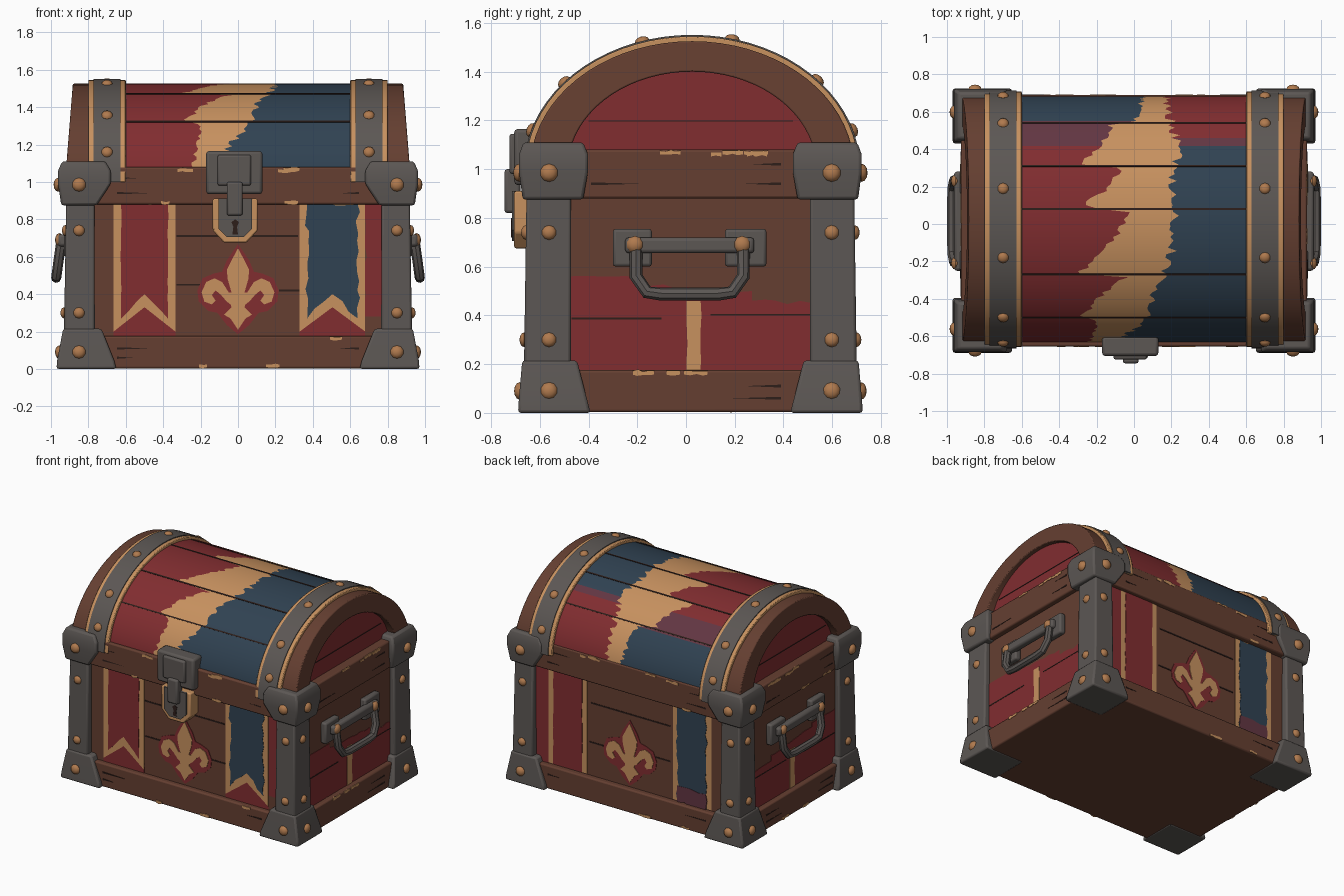
import bpy, bmesh, math, random
from mathutils import Vector, Matrix

if "Cube" in bpy.data.objects:
    bpy.data.objects.remove(bpy.data.objects["Cube"])

random.seed(4)
YC, LY = 0.018, 0.025          # body centre and lid centre in y


def material(name, r, g, b):
    m = bpy.data.materials.new(name)
    lin = [((c / 255 + 0.055) / 1.055) ** 2.4 for c in (r, g, b)]
    m.diffuse_color = (*lin, 1)
    m.use_nodes = True
    m.node_tree.nodes["Principled BSDF"].inputs["Base Color"].default_value = m.diffuse_color
    return m


WOOD = material("brown wood", 101, 63, 49)
RED = material("red paint", 129, 45, 48)
BLUE = material("blue paint", 48, 66, 82)
GOLD = material("tan gold", 199, 145, 95)
IRON = material("grey iron", 92, 87, 84)
DARK = material("dark seam", 45, 30, 26)
PLUM = material("plum paint", 98, 54, 66)
STUD = material("copper stud", 176, 122, 78)


def mesh_obj(name, verts, faces, mats, idx=None, bevel=0):
    me = bpy.data.meshes.new(name)
    me.from_pydata(verts, [], faces)
    mats = mats if isinstance(mats, list) else [mats]
    for m in mats:
        me.materials.append(m)
    for p, i in zip(me.polygons, idx or []):
        p.material_index = i
    bm = bmesh.new()
    bm.from_mesh(me)
    bmesh.ops.recalc_face_normals(bm, faces=bm.faces)
    bm.to_mesh(me)
    bm.free()
    ob = bpy.data.objects.new(name, me)
    bpy.context.collection.objects.link(ob)
    if bevel:
        b = ob.modifiers.new("bevel", 'BEVEL')
        b.width, b.segments = bevel, 2
    return ob


def loft(name, sections, mat, bevel=0):
    """Stack of rectangles (z, x0, x1, y0, y1)."""
    v, f = [], []
    for z, x0, x1, y0, y1 in sections:
        v += [(x0, y0, z), (x1, y0, z), (x1, y1, z), (x0, y1, z)]
    for k in range(0, len(v) - 4, 4):
        f += [(k + i, k + (i + 1) % 4, k + 4 + (i + 1) % 4, k + 4 + i) for i in range(4)]
    n = len(v)
    f += [(3, 2, 1, 0), (n - 4, n - 3, n - 2, n - 1)]
    return mesh_obj(name, v, f, mat, bevel=bevel)


def box(name, x0, x1, y0, y1, z0, z1, mat, bevel=0.01):
    return loft(name, [(z0, x0, x1, y0, y1), (z1, x0, x1, y0, y1)], mat, bevel)


def plate(name, pts, side, c, mat, thick=0.005, sunk=0.002, bevel=0):
    """Thin polygon on a side of the chest; c is the surface coordinate."""
    s = -1 if side in ("front", "left") else 1
    n = len(pts)
    v = []
    for d in (c - s * sunk, c + s * thick):
        v += [(u, d, w) if side in ("front", "back") else (d, u, w) for u, w in pts]
    f = [tuple(range(n)), tuple(range(n, 2 * n))]
    f += [(i, (i + 1) % n, n + (i + 1) % n, n + i) for i in range(n)]
    return mesh_obj(name, v, f, mat, bevel=bevel)


def rect(u0, u1, v0, v1):
    return [(u0, v0), (u1, v0), (u1, v1), (u0, v1)]


def ragged(pts, amp, step=0.05):
    out = []
    for (ax, az), (bx, bz) in zip(pts, pts[1:] + pts[:1]):
        k = max(1, int(math.hypot(bx - ax, bz - az) / step))
        for i in range(k):
            j = (random.uniform(-amp, amp), random.uniform(-amp, amp)) if i else (0, 0)
            out.append((ax + (bx - ax) * i / k + j[0], az + (bz - az) * i / k + j[1]))
    return out


def arch(name, x0, x1, outer, inner, mat, t0=0.0, t1=math.pi, n=36, slant=0, bevel=0):
    """Half-ellipse band over the lid; the x1 end may lean inwards."""
    v, f = [], []
    for i in range(n + 1):
        t = t0 + (t1 - t0) * i / n
        for (a, b), xs in ((outer, (x0, x1)), (inner, (x1, x0))):
            z = 1.0 + b * math.sin(t)
            for x in xs:
                v.append((x - (slant * (z - 1) if x == x1 else 0), LY - a * math.cos(t), z))
    for k in range(0, 4 * n, 4):
        f += [(k + i, k + (i + 1) % 4, k + 4 + (i + 1) % 4, k + 4 + i) for i in range(4)]
    f += [(0, 1, 2, 3), tuple(4 * n + i for i in (3, 2, 1, 0))]
    return mesh_obj(name, v, f, mat, bevel=bevel)


rivet_bm = bmesh.new()


def rivet(pos, normal, r=0.034):
    q = Vector(normal).to_track_quat('Z', 'Y').to_matrix().to_4x4()
    m = Matrix.Translation(pos) @ q @ Matrix.Diagonal((r, r, r * 0.65, 1))
    bmesh.ops.create_uvsphere(rivet_bm, u_segments=10, v_segments=6, radius=1, matrix=m)


# Wooden body and rails
FR, BK, SD = -0.615, 0.65, 0.885     # panel surfaces
box("body_core", -SD, SD, FR, BK, 0.02, 1.0, WOOD, 0)
box("bottom_rail", -0.925, 0.925, -0.652, 0.69, 0.003, 0.175, WOOD)
box("top_rail", -0.925, 0.925, -0.655, 0.69, 0.88, 1.08, WOOD)

# Iron posts and corner caps with rivets
for sx in (-1, 1):
    for sy in (-1, 1):
        def sec(z, xi, xo, yi, yo):
            x, y = sorted((sx * xi, sx * xo)), sorted((YC + sy * yi, YC + sy * yo))
            return (z, *x, *y)
        loft("corner_post", [sec(0.1, 0.765, 0.932, 0.49, 0.684), sec(0.92, 0.768, 0.918, 0.49, 0.672)], IRON, 0.012)
        loft("bottom_corner", [sec(0, 0.65, 0.97, 0.41, 0.707), sec(0.04, 0.66, 0.968, 0.42, 0.705),
                               sec(0.215, 0.73, 0.935, 0.465, 0.69)], IRON, 0.012)
        loft("top_corner", [sec(0.875, 0.755, 0.945, 0.44, 0.688), sec(0.99, 0.68, 0.962, 0.42, 0.703),
                            sec(1.06, 0.68, 0.962, 0.42, 0.703), sec(1.11, 0.71, 0.94, 0.44, 0.685)], IRON, 0.012)
        for z, ox, oy, r in ((0.09, 0.955, 0.7, 0.036), (0.3, 0.93, 0.682, 0.03),
                             (0.74, 0.922, 0.675, 0.03), (0.985, 0.962, 0.703, 0.037)):
            rivet((sx * 0.85, YC + sy * oy, z), (0, sy, 0), r)
            rivet((sx * ox, YC + sy * 0.58, z), (sx, 0, 0), r)

# Painted lid: red, gold and blue split along ragged lines that follow the planks
A, B = 0.665, 0.525
GOLD_L = [(-0.64, -.24), (-.51, -.2), (-.5, -.28), (-.4, -.2), (-.275, -.03), (-.27, -.3), (-.12, -.14), (.075, 0),
          (.085, -.3), (.2, -.12), (.3, -.08), (.31, -.3), (.42, -.18), (.535, -.12), (.545, 0), (.7, .06)]
GOLD_R = [(-0.64, -.1), (-.5, .08), (-.4, .1), (-.27, .15), (-.1, .22), (.2, .2), (.4, .24), (.54, .2), (.7, .17)]


def interp(tab, y):
    for (y0, a), (y1, b) in zip(tab, tab[1:]):
        if y <= y1:
            return a + (b - a) * max(0, (y - y0) / (y1 - y0))
    return tab[-1][1]


N, v, f, idx = 110, [], [], []
for i in range(N + 1):
    t = math.pi * i / N
    y, z = LY - A * math.cos(t), 1 + B * math.sin(t)
    g0 = interp(GOLD_L, y) + random.uniform(-.02, .02)
    g1 = interp(GOLD_R, y) + random.uniform(-.03, .03)
    v += [(x, y, z) for x in (-.62, g0, g1, .62)]
    if i < N:
        f += [(4 * i + k, 4 * i + k + 1, 4 * i + k + 5, 4 * i + k + 4) for k in range(3)]
        left = 0 if y < .41 else (3 if y < .54 else 2)
        right = 2 if y < .41 else (3 if y < .45 else 0)
        idx += [left, 1, right]
mesh_obj("painted_lid", v, f, [RED, GOLD, BLUE, PLUM], idx)
for y in (-.5, -.27, .08, .31, .54):
    t = math.acos((LY - y) / A)
    arch("lid_seam", -.61, .61, (A + .003, B + .003), (A - .01, B - .01), DARK, t - .008, t + .008, 2)

# Lid ends, straps and strap rivets
for sx in (-1, 1):
    arch("lid_end_arch", sx * .62, sx * .925, (A, B), (.51, .40), WOOD, slant=sx * .08, bevel=.006)
    ring = [(LY + .54 * math.cos(math.pi * i / 24), 1 + .43 * math.sin(math.pi * i / 24)) for i in range(25)]
    side = "right" if sx > 0 else "left"
    plate("lid_end_panel", ring, side, sx * .84, RED, .02, .05)
    plate("lid_end_seam", rect(-.4, .44, 1.195, 1.2), side, sx * .86, DARK, .003)
    arch("strap_edging", sx * .6, sx * .8, (.684, .545), (.64, .5), GOLD, bevel=.005)
    arch("strap", sx * .628, sx * .772, (.69, .551), (.64, .5), IRON)
    for y in (-.635, -.5, -.18, .19, .54, .685):
        c = max(-1, min(1, (LY - y) / .69))
        t = math.acos(c)
        rivet((sx * .7, y, 1 + .55 * math.sin(t)), (0, -c * .55, .69 * math.sin(t)), .03)

# Painted banners, front and back
def banner(side, c, u0, u1, fill, tail):
    m, z = (u0 + u1) / 2, .18
    if tail:
        plate("banner_ground", rect(u0, u1, .17, .5), side, c, RED, .002)
        plate("banner_edging", [(u0, .88), (u0, .2), (m, .33), (u1, .2), (u1, .88)], side, c, GOLD, .004)
        inner = [(u0 + .04, .88), (u0 + .04, .27), (m, .4), (u1 - .04, .27), (u1 - .04, .88)]
    else:
        plate("banner_edging", rect(u0, u1, z, .88), side, c, GOLD, .004)
        inner = [(u0 + .04, .88), (u0 + .04, z), (u1 - .04, z), (u1 - .04, .88)]
    plate("banner_field", ragged(inner, .012 if fill is BLUE else .003), side, c, fill, .007)


banner("front", FR, -.665, -.335, RED, True)
banner("front", FR, .33, .68, BLUE, True)
banner("back", BK, .35, .665, RED, False)
banner("back", BK, -.665, -.35, BLUE, False)
plate("banner_foot", ragged(rect(-.62, -.39, .17, .29), .012), "back", BK, PLUM, .009)
plate("side_paint", ragged(rect(.68, .78, .28, .88), .01), "front", FR, RED, .003)
plate("side_paint", rect(.665, .78, .17, .88), "back", BK, RED, .003)

# Lily emblem with red outline
LILY = [(0, .645), (.035, .58), (.06, .53), (.055, .48), (.035, .41), (.05, .41), (.085, .465), (.125, .485),
        (.17, .465), (.195, .41), (.18, .36), (.14, .345), (.12, .365), (.14, .395), (.12, .42), (.09, .395),
        (.06, .36), (.04, .345), (.035, .33), (.075, .29), (.04, .27), (0, .21)]
HALO = [(0, .668), (.06, .58), (.085, .52), (.13, .51), (.19, .485), (.217, .42), (.21, .36), (.16, .31),
        (.11, .3), (.06, .235), (0, .185)]
for side, c in (("front", FR), ("back", BK)):
    for nm, half, mat, th in (("lily_outline", HALO, RED, .004), ("lily", LILY, GOLD, .008)):
        plate(nm, half + [(-u, w) for u, w in half[-2:0:-1]], side, c, mat, th)
    for z, u0, u1 in ((.71, -.33, .32), (.45, -.33, -.2), (.42, .22, .33)):
        plate("plank_seam", rect(u0, u1, z - .005, z + .005), side, c, DARK, .003)

# Painted ends, seams and carrying handles
for sx, side in ((1, "right"), (-1, "left")):
    c = sx * SD
    low = [(-.48, .17), (.52, .17), (.52, .45), (.27, .46), (.27, .5), (-.2, .53), (-.2, .56), (-.48, .56)]
    plate("end_paint", ragged(low, .008), side, c, RED, .003)
    plate("end_stripe", ragged(rect(.003, .06, .17, .46), .004), side, c, GOLD, .006)
    plate("plank_seam", rect(-.47, -.1, .383, .391), side, c, DARK, .005)
    plate("plank_seam", rect(.1, .51, .4, .406), side, c, DARK, .005)
    for u0, u1 in ((-.3, -.14), (.16, .33)):
        plate("handle_plate", rect(u0, u1, .6, .755), side, c, IRON, .045, bevel=.012)
    box("handle_pivot", min(sx * .91, sx * .962), max(sx * .91, sx * .962), -.25, .28, .655, .72, IRON, .015)
    for u in (-.21, .23):
        rivet((sx * .955, u, .69), (sx, 0, 0), .036)
    cu = bpy.data.curves.new("handle_loop", 'CURVE')
    cu.dimensions, cu.bevel_depth, cu.bevel_resolution = '3D', .027, 2
    path = [(.945, -.205, .68), (.962, -.205, .56), (.971, -.16, .495), (.972, -.1, .487),
            (.972, .13, .487), (.971, .19, .495), (.962, .235, .56), (.945, .235, .68)]
    sp = cu.splines.new('POLY')
    sp.points.add(len(path) - 1)
    for p, (x, y, z) in zip(sp.points, path):
        p.co = (sx * x, y, z, 1)
    ob = bpy.data.objects.new("handle_loop", cu)
    cu.materials.append(IRON)
    bpy.context.collection.objects.link(ob)
    bpy.ops.object.select_all(action='DESELECT')
    ob.select_set(True)
    bpy.context.view_layer.objects.active = ob
    bpy.ops.object.convert(target='MESH')

# Hasp and lock
box("hasp_plate", -.17, .13, -.705, -.6, .935, 1.165, IRON, .015)
box("hasp_boss", -.11, .07, -.725, -.69, .98, 1.145, IRON, .012)
box("hasp_tongue", -.06, .025, -.745, -.68, .82, 1.0, IRON, .012)
plate("lock_rim", [(-.135, .91), (-.135, .74), (-.075, .675), (.045, .675), (.105, .74), (.105, .91)],
      "front", -.64, GOLD, .065, .04, .008)
plate("lock_face", [(-.105, .91), (-.105, .75), (-.06, .705), (.03, .705), (.075, .75), (.075, .91)],
      "front", -.70, IRON, .014)
plate("keyhole", [(-.03, .72), (0, .72), (-.005, .76), (.005, .785), (-.015, .8), (-.035, .785), (-.025, .76)],
      "front", -.712, DARK, .005)

# Worn chips and split ends in the wood
for side, c, half in (("front", -.654, .6), ("back", .69, .6), ("right", .925, .36), ("left", -.925, .36)):
    for k in range(9):
        u, w = random.uniform(-half, half), random.uniform(.02, .05)
        z = random.choice((.165, .015, .89, 1.068, 1.06))
        plate("worn_chip", ragged(rect(u - w, u + w, z - .008, z + .008), .006, .02), side, c, GOLD, .003)
    for k in range(8):
        s, z = random.choice((-1, 1)), random.choice((.06, .11, .94, 1.02))
        u = s * half * 1.08
        plate("wood_split", [(u, z - .006), (u - s * random.uniform(.08, .2), z), (u, z + .006)], side, c, DARK, .002)

# Rivets gathered in one mesh
me = bpy.data.meshes.new("rivets")
rivet_bm.to_mesh(me)
me.materials.append(STUD)
bpy.context.collection.objects.link(bpy.data.objects.new("rivets", me))

bpy.ops.object.select_all(action='SELECT')
bpy.context.view_layer.objects.active = bpy.data.objects["rivets"]
bpy.ops.object.shade_smooth_by_angle(angle=math.radians(35))
